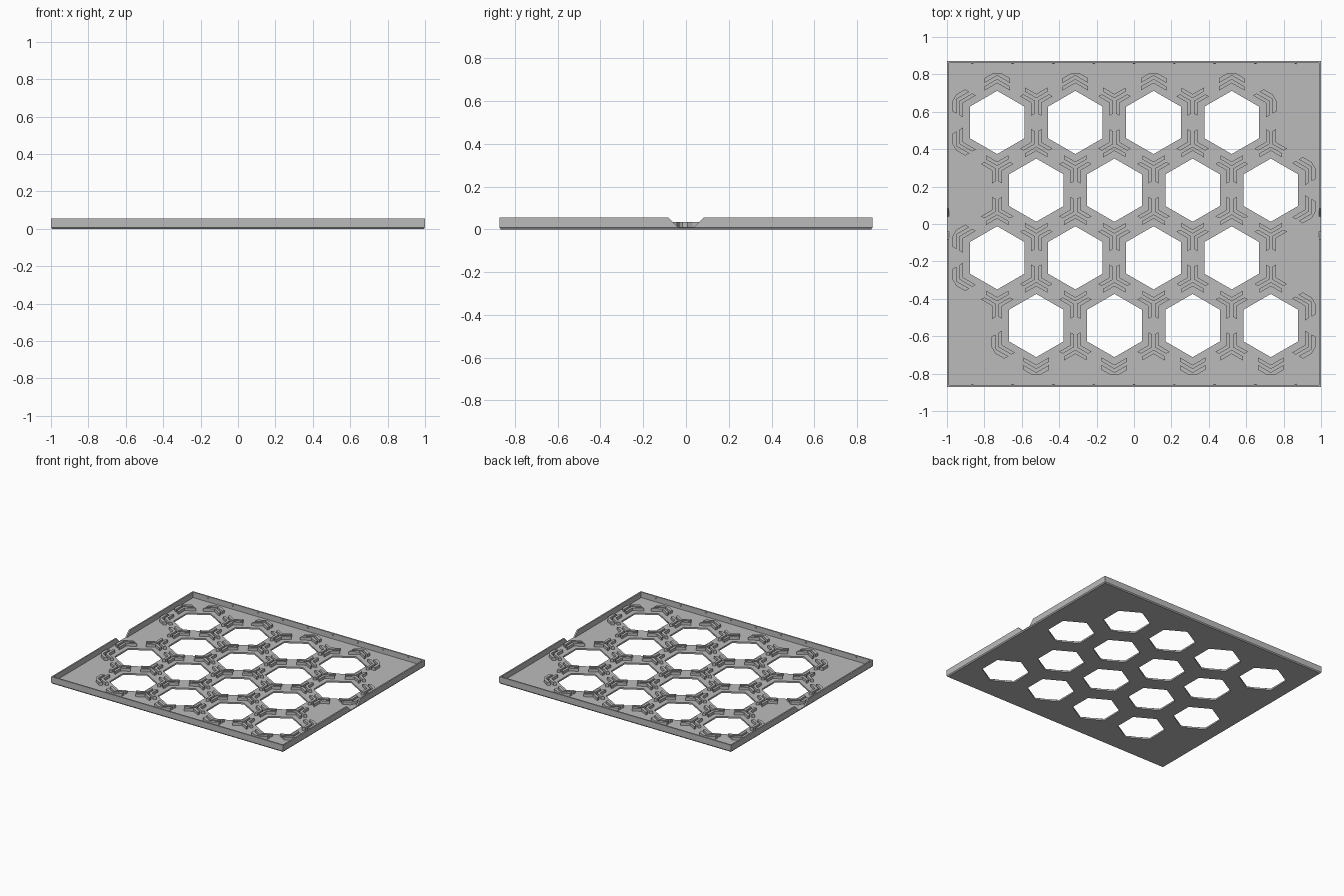
import bpy, bmesh, math
from mathutils import Vector, Matrix

cube = bpy.data.objects.get("Cube")
if cube:
    bpy.data.objects.remove(cube)

HX, HY = 1.0, 0.872            # half size of the tray
WALL, FLOOR, TOP = 0.011, 0.012, 0.055
PX, PY = 0.418, 0.362          # spacing of the hexagonal cells
HOLE_R, CLIP_TOP = 0.169, 0.034

grey = bpy.data.materials.new("grey plastic")
grey.use_nodes = True
COLOUR = (0.5, 0.5, 0.5, 1)
grey.diffuse_color = COLOUR
grey.node_tree.nodes["Principled BSDF"].inputs["Base Color"].default_value = COLOUR


def finish(bm, name):
    bmesh.ops.recalc_face_normals(bm, faces=bm.faces)
    me = bpy.data.meshes.new(name)
    bm.to_mesh(me)
    bm.free()
    me.materials.append(grey)
    ob = bpy.data.objects.new(name, me)
    bpy.context.collection.objects.link(ob)
    return ob


def prism(bm, points, offset):
    """Extrude a closed outline by an offset."""
    face = bm.faces.new([bm.verts.new(p) for p in points])
    out = bmesh.ops.extrude_face_region(bm, geom=[face], use_keep_orig=True)
    verts = [g for g in out["geom"] if isinstance(g, bmesh.types.BMVert)]
    bmesh.ops.translate(bm, verts=verts, vec=offset)


def hexagon(centre, radius):
    return [centre + radius * Vector((math.cos(a), math.sin(a)))
            for a in (math.radians(30 + 60 * k) for k in range(6))]


# Cell centres, every other row shifted by half a cell
centres = [Vector(((i - 1.75 + 0.5 * (row % 2)) * PX, (1.5 - row) * PY))
           for row in range(4) for i in range(4)]

# Floor plate with hexagonal holes
curve = bpy.data.curves.new("floor_outline", "CURVE")
curve.dimensions, curve.fill_mode, curve.extrude = "2D", "BOTH", FLOOR / 2
fx, fy = HX - WALL, HY - WALL
outline = [(-fx, -fy), (fx, -fy), (fx, fy), (-fx, fy)]
for loop in [outline] + [hexagon(c, HOLE_R) for c in centres]:
    spline = curve.splines.new("POLY")
    spline.points.add(len(loop) - 1)
    for point, p in zip(spline.points, loop):
        point.co = (p[0], p[1], 0, 1)
    spline.use_cyclic_u = True
helper = bpy.data.objects.new("floor_helper", curve)
bpy.context.collection.objects.link(helper)
bpy.context.view_layer.update()
bm = bmesh.new()
bm.from_mesh(helper.to_mesh())
bmesh.ops.translate(bm, verts=bm.verts, vec=(0, 0, FLOOR / 2))
bmesh.ops.remove_doubles(bm, verts=bm.verts, dist=0.0001)
bpy.data.objects.remove(helper)
finish(bm, "floor")

# Chamfered skirt around the floor edge
bm = bmesh.new()
loops = []
for inset, z in ((WALL, 0), (0.006, 0), (0, 0.008), (0, FLOOR), (WALL, FLOOR)):
    x, y = HX - inset, HY - inset
    loops.append([bm.verts.new((sx * x, sy * y, z))
                  for sx, sy in ((-1, -1), (1, -1), (1, 1), (-1, 1))])
for a, b in zip(loops, loops[1:]):
    for k in range(4):
        n = (k + 1) % 4
        bm.faces.new((a[k], a[n], b[n], b[k]))
finish(bm, "skirt")

# Front and back walls with small snap bumps on the inside
for name, s in (("front", -1), ("back", 1)):
    bm = bmesh.new()
    prism(bm, [(-HX, s * HY, FLOOR), (HX, s * HY, FLOOR),
               (HX, s * HY, TOP), (-HX, s * HY, TOP)], (0, -s * WALL, 0))
    finish(bm, name + "_wall")
    bm = bmesh.new()
    for k in range(-4, 5):
        place = Matrix.Translation((k * 0.216, s * (HY - WALL), 0.042))
        bmesh.ops.create_icosphere(bm, subdivisions=1, radius=0.007, matrix=place)
    finish(bm, name + "_snap_bumps")

# Side walls with a sloped notch in the middle
for name, s in (("left", 1), ("right", -1)):
    bm = bmesh.new()
    y = HY - WALL
    for t in (-1, 1):
        prism(bm, [(s * HX, t * 0.04, FLOOR), (s * HX, t * 0.083, TOP),
                   (s * HX, t * y, TOP), (s * HX, t * y, FLOOR)],
              (-s * WALL, 0, 0))
    finish(bm, name + "_wall")

# Corner points of the cells, with the direction back to each cell
corners = {}
for c in centres:
    for p in hexagon(c, PX / math.sqrt(3)):
        key = (round(p.x, 2), round(p.y, 2))
        corners.setdefault(key, []).append((p, (c - p).normalized()))

COS = math.cos(math.radians(30))
TAN = math.tan(math.radians(30))


def chevron(bm, p, u, near, far, half, flat=None):
    """V-shaped clip opening along u; flat cuts off the outer apex."""
    v = Vector((-u.y, u.x))
    a, b = near / COS, far / COS
    shape = [(half, half * TAN + a), (0, a), (-half, half * TAN + a),
             (-half, half * TAN + b)]
    if flat is None:
        shape.append((0, b))
    else:
        w = (flat - b) / TAN
        shape += [(-w, flat), (w, flat)]
    shape.append((half, half * TAN + b))
    prism(bm, [(*(p + v * s + u * t), FLOOR) for s, t in shape],
          (0, 0, CLIP_TOP - FLOOR))


# Clips: three per shared corner, a pair on each outer corner
shared, outer = bmesh.new(), bmesh.new()
for entries in corners.values():
    p, u = entries[0]
    if len(entries) > 1:
        for k in range(3):
            turned = Matrix.Rotation(math.radians(120 * k), 2) @ u
            chevron(shared, p, turned, 0.008, 0.027, 0.06)
    else:
        chevron(outer, p, u, 0.008, 0.027, 0.068)
        chevron(outer, p, u, -0.008, -0.03, 0.068, flat=-0.023)
finish(shared, "junction_clips")
finish(outer, "edge_clips")
